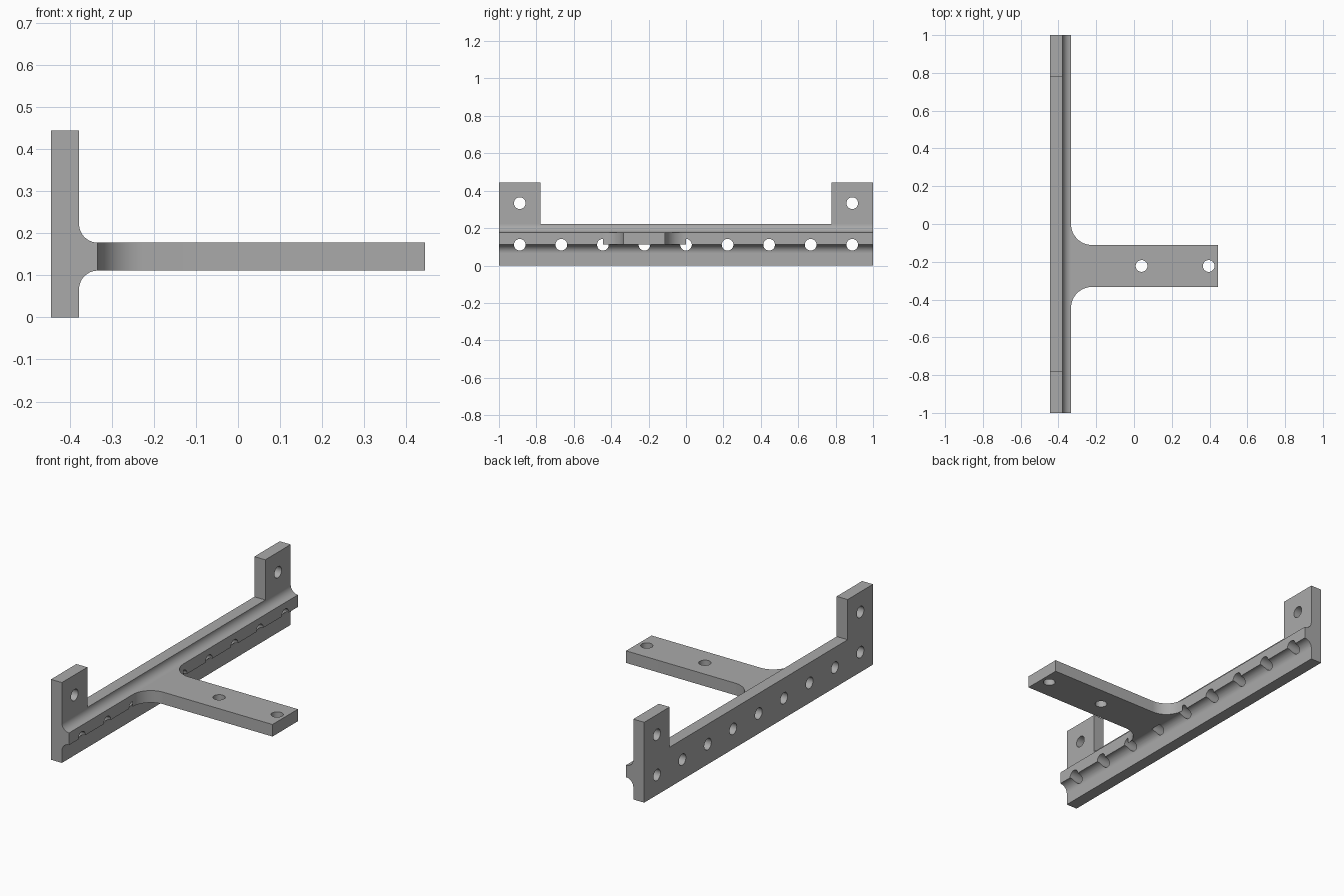
import bpy
import bmesh
from math import cos, sin, pi, radians
from mathutils import Matrix, Vector

cube = bpy.data.objects.get("Cube")
if cube:
    bpy.data.objects.remove(cube, do_unlink=True)

MM = 2 / 90                       # the bracket is 90 mm long
HOLE_R = 1.4 * MM
BACK, FACE, RIB = -20 * MM, -17 * MM, -15 * MM   # x of plate back, plate face, rib face

grey = bpy.data.materials.new("satin grey")
grey.use_nodes = True
colour = (0.4, 0.4, 0.4, 1)
grey.diffuse_color = colour
grey.node_tree.nodes["Principled BSDF"].inputs["Base Color"].default_value = colour


def arc(cx, cy, r, start, end, steps=16):
    angles = [radians(start + (end - start) * i / steps) for i in range(steps + 1)]
    return [(cx + r * cos(a), cy + r * sin(a)) for a in angles]


def add_object(name, bm):
    bmesh.ops.recalc_face_normals(bm, faces=bm.faces)
    mesh = bpy.data.meshes.new(name)
    bm.to_mesh(mesh)
    bm.free()
    mesh.materials.append(grey)
    obj = bpy.data.objects.new(name, mesh)
    bpy.context.collection.objects.link(obj)
    return obj


def extrude(name, outline, place, direction):
    """Sweep a flat outline, placed in space by a function, along a vector."""
    bm = bmesh.new()
    face = bm.faces.new([bm.verts.new(place(a, b)) for a, b in outline])
    swept = bmesh.ops.extrude_face_region(bm, geom=[face])["geom"]
    verts = [v for v in swept if isinstance(v, bmesh.types.BMVert)]
    bmesh.ops.translate(bm, verts=verts, vec=Vector(direction))
    return add_object(name, bm)


def drill_set(name, centres, axis):
    """One helper mesh of cylinders pointing along x or z."""
    bm = bmesh.new()
    turn = Matrix.Rotation(pi / 2, 4, "Y") if axis == "X" else Matrix()
    for c in centres:
        bmesh.ops.create_cone(bm, cap_ends=True, segments=40, radius1=HOLE_R,
                              radius2=HOLE_R, depth=0.3,
                              matrix=Matrix.Translation(c) @ turn)
    obj = add_object(name, bm)
    obj.hide_render = True
    return obj


def finish(obj, drill):
    """Cut the holes and smooth only the round surfaces."""
    bpy.ops.object.select_all(action="DESELECT")
    bpy.context.view_layer.objects.active = obj
    obj.select_set(True)
    mod = obj.modifiers.new("holes", "BOOLEAN")
    mod.operation = "DIFFERENCE"
    mod.solver = "EXACT"
    mod.object = drill
    bpy.ops.object.modifier_apply(modifier=mod.name)
    bpy.ops.object.shade_smooth_by_angle(angle=radians(30))


# Back plate: long strip with an upright tab at each end
half_outline = [(45, 0), (45, 20), (35, 20), (35, 10)]
outline = half_outline + [(-y, z) for y, z in reversed(half_outline)]
plate = extrude("back_plate", outline,
                lambda y, z: (BACK, y * MM, z * MM), (FACE - BACK, 0, 0))

# Rib along the plate, with a cove above and below
cove = arc(-15, 10, 2, 180, 270) + arc(-15, 3, 2, 90, 180)
rib = extrude("coved_rib", cove,
              lambda x, z: (x * MM, -45 * MM, z * MM), (0, 90 * MM, 0))

# Flat arm that flares where it meets the rib
flare = arc(-10, 0, 5, 180, 270) + [(20, -5), (20, -15)] + arc(-10, -20, 5, 90, 180)
arm = extrude("arm", flare,
              lambda x, y: (x * MM, y * MM, 5 * MM), (0, 0, 3 * MM))

# Row of holes along the plate, one in each tab, and two in the arm
row = [(FACE, i * 10 * MM, 5 * MM) for i in range(-4, 5)]
tabs = [(FACE, s * 40 * MM, 15 * MM) for s in (-1, 1)]
plate_drill = drill_set("plate_drill", row + tabs, "X")
arm_drill = drill_set("arm_drill", [(x * MM, -10 * MM, 6 * MM) for x in (1.8, 17.8)], "Z")

finish(plate, plate_drill)
finish(rib, plate_drill)
finish(arm, arm_drill)

for helper in (plate_drill, arm_drill):
    bpy.data.objects.remove(helper, do_unlink=True)
